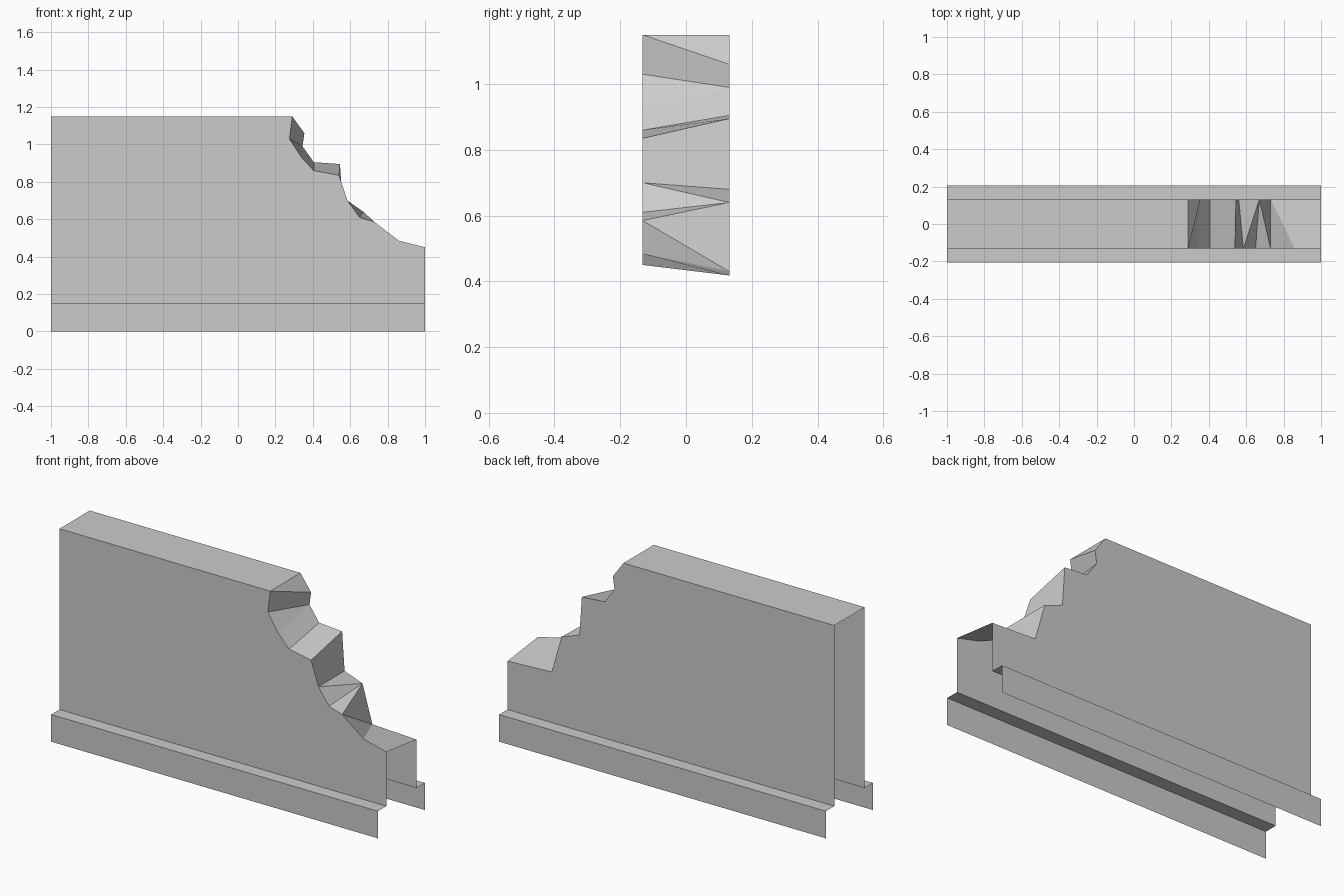
import bpy
import bmesh

cube = bpy.data.objects.get("Cube")
if cube:
    bpy.data.objects.remove(cube, do_unlink=True)

WALL_Y, SKIRT_Y = 0.132, 0.205
LEDGE_Z, TOP_Z = 0.15, 1.15

plaster = bpy.data.materials.new("plain_grey")
plaster.use_nodes = True
GREY = (0.6, 0.6, 0.6, 1)
plaster.diffuse_color = GREY
plaster.node_tree.nodes["Principled BSDF"].inputs["Base Color"].default_value = GREY

# Broken outline on each side of the wall, from the top down to the open end (x, z)
front_edge = [(0.29, TOP_Z), (0.275, 1.03), (0.34, 0.93), (0.405, 0.86), (0.54, 0.835),
              (0.585, 0.70), (0.65, 0.61), (0.73, 0.585), (0.86, 0.485), (1, 0.45)]
back_edge = [(0.29, TOP_Z), (0.355, 1.06), (0.345, 0.99), (0.405, 0.905), (0.545, 0.895),
             (0.56, 0.68), (0.67, 0.64), (0.73, 0.43), (1, 0.418)]


def make_part(name, polygons):
    """Build a flat-shaded sheet from polygons given as lists of points."""
    bm = bmesh.new()
    for points in polygons:
        bm.faces.new([bm.verts.new(p) for p in points])
    bmesh.ops.remove_doubles(bm, verts=bm.verts, dist=0.0005)
    mesh = bpy.data.meshes.new(name)
    bm.to_mesh(mesh)
    bm.free()
    mesh.materials.append(plaster)
    obj = bpy.data.objects.new(name, mesh)
    bpy.context.collection.objects.link(obj)
    return obj


def side_points(outline, y):
    return [(x, y, z) for x, z in outline]


front = side_points(front_edge, -WALL_Y)
back = side_points(back_edge, WALL_Y)

# Two wall faces and the skirting below each of them
for name, edge, side in (("front", front, -1), ("back", back, 1)):
    y, out = side * WALL_Y, side * SKIRT_Y
    outline = [(-1, y, TOP_Z), (-1, y, LEDGE_Z), (1, y, LEDGE_Z)] + edge[::-1]
    ledge = [(-1, out, LEDGE_Z), (1, out, LEDGE_Z), (1, y, LEDGE_Z), (-1, y, LEDGE_Z)]
    board = [(-1, out, 0), (1, out, 0), (1, out, LEDGE_Z), (-1, out, LEDGE_Z)]
    if side > 0:
        outline, ledge, board = outline[::-1], ledge[::-1], board[::-1]
    make_part(name + "_wall", [outline])
    make_part(name + "_skirting", [ledge, board])

# Flat top of the wall
make_part("wall_top", [[(-1, -WALL_Y, TOP_Z), front[0], back[0], (-1, WALL_Y, TOP_Z)]])

# Jagged break, spanned between matching points of the two outlines
rungs = [(0, 0), (0, 1), (1, 2), (2, 2), (3, 3), (4, 4), (5, 5),
         (5, 6), (6, 6), (7, 6), (7, 7), (8, 7), (9, 8)]
facets = []
for (f0, b0), (f1, b1) in zip(rungs, rungs[1:]):
    facet = [front[f0]]
    if f1 != f0:
        facet.append(front[f1])
    facet.append(back[b1])
    if b1 != b0:
        facet.append(back[b0])
    facets.append(facet)
make_part("broken_edge", facets)
